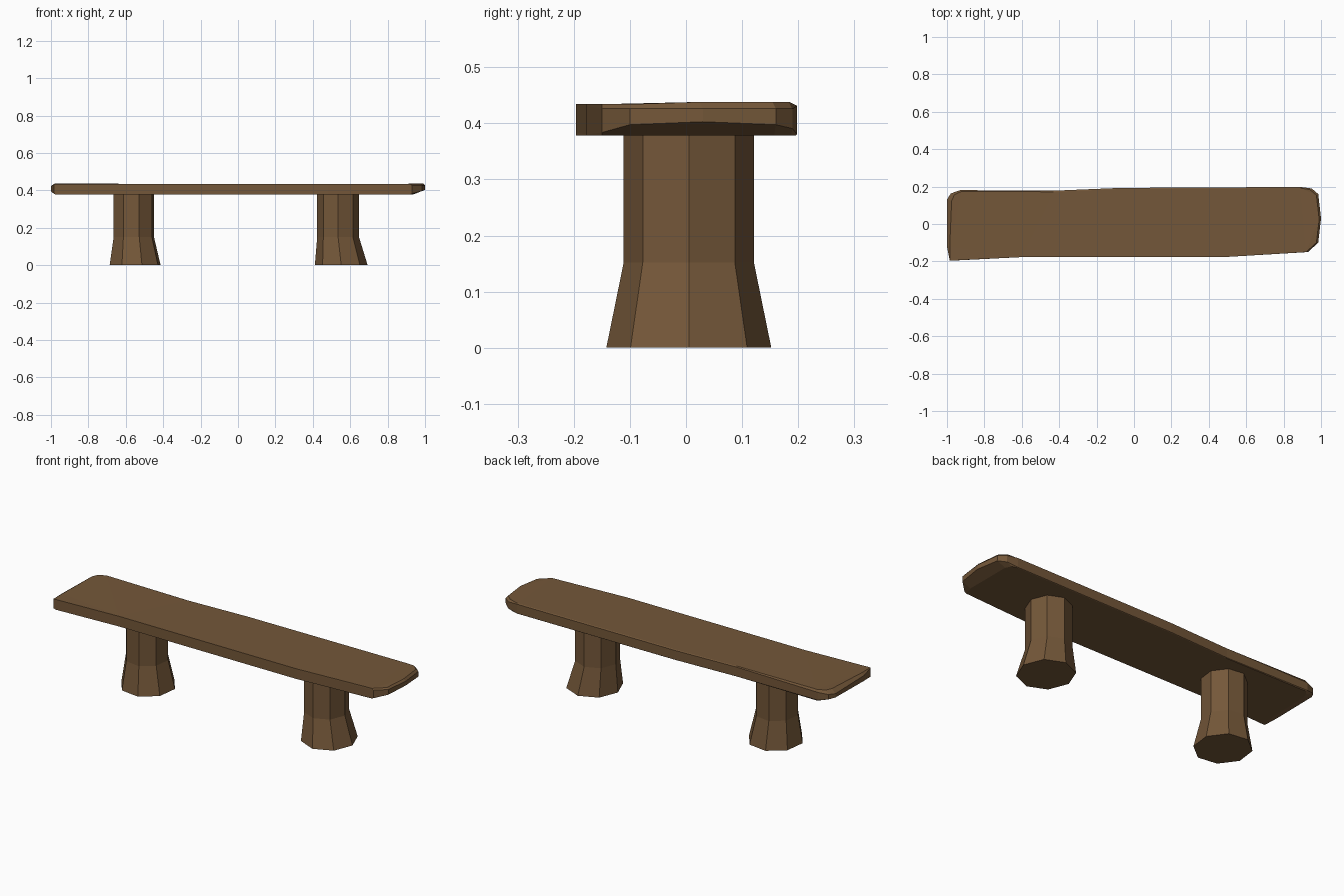
import bpy, bmesh, math

if "Cube" in bpy.data.objects:
    bpy.data.objects.remove(bpy.data.objects["Cube"])

wood = bpy.data.materials.new("brown wood")
wood.diffuse_color = (0.175, 0.096, 0.041, 1)
wood.use_nodes = True
wood.node_tree.nodes["Principled BSDF"].inputs["Base Color"].default_value = wood.diffuse_color


def loft(name, rings):
    """Join equal-length rings of points into a closed solid."""
    bm = bmesh.new()
    vs = [[bm.verts.new(p) for p in ring] for ring in rings]
    n = len(vs[0])
    for a, b in zip(vs, vs[1:]):
        for i in range(n):
            j = (i + 1) % n
            bm.faces.new((a[i], a[j], b[j], b[i]))
    bm.faces.new(vs[0][::-1])
    bm.faces.new(vs[-1])
    # triangulate the slightly warped caps so they stay clean
    bmesh.ops.triangulate(bm, faces=[f for f in bm.faces if len(f.verts) > 8])
    bmesh.ops.recalc_face_normals(bm, faces=bm.faces)
    me = bpy.data.meshes.new(name)
    bm.to_mesh(me)
    bm.free()
    me.materials.append(wood)
    ob = bpy.data.objects.new(name, me)
    bpy.context.collection.objects.link(ob)
    return ob


# Seat: rough plank outline (x, y, bottom inset along x, top inset along x)
outline = [
    (-0.985, -0.196, 0.01, 0.0), (-0.60, -0.177, 0, 0), (0.48, -0.177, 0, 0),
    (0.93, -0.150, 0.01, 0.01), (0.985, -0.100, 0.05, 0.01),
    (1.0, 0.03, 0.065, 0.01), (0.985, 0.16, 0.05, 0.01),
    (0.95, 0.19, 0.03, 0.01), (0.89, 0.198, 0, 0), (-0.07, 0.193, 0, 0),
    (-0.43, 0.178, 0, 0), (-0.93, 0.181, 0.01, 0.01),
    (-0.98, 0.163, 0.04, 0.02), (-1.0, 0.13, 0.05, 0.025),
    (-1.0, -0.12, 0.04, 0.015),
]
bottom, low, high, top = [], [], [], []
for x, y, ib, it in outline:
    s = math.copysign(1, x)
    back = 0.006 if y > 0 else 0.0
    bottom.append((x - s * ib, y - back * 0.5, 0.378))
    low.append((x, y, 0.380 + ib * 0.35))
    high.append((x, y, 0.431 - it * 0.5))
    top.append((x - s * it, y - back, 0.434 + (0.004 if it and y > 0 else 0)))
loft("seat", [bottom, low, high, top])


# Legs: eight-sided posts flaring out below z = 0.15
def leg(name, x_top, x_bottom, turn):
    rings = []
    for x, r, z in ((x_bottom, 0.147, 0), (x_top, 0.116, 0.152), (x_top, 0.116, 0.385)):
        rings.append([(x + 0.96 * r * math.cos(math.radians(turn + 45 * i)),
                       0.005 + r * math.sin(math.radians(turn + 45 * i)), z)
                      for i in range(8)])
    loft(name, rings)


leg("left_leg", -0.557, -0.55, 15)
leg("right_leg", 0.535, 0.552, 0)
